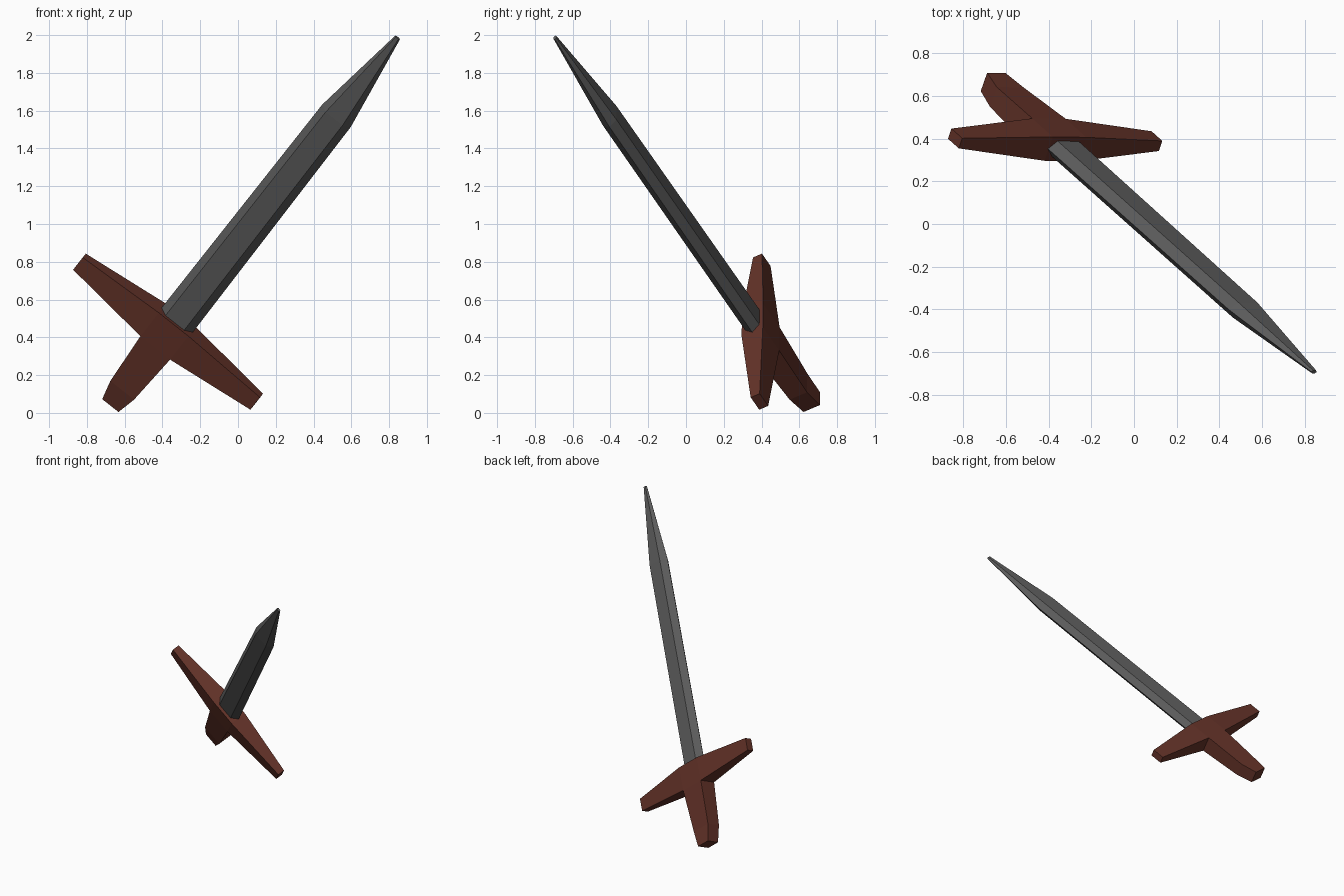
import bpy, bmesh
from mathutils import Vector

if "Cube" in bpy.data.objects:
    bpy.data.objects.remove(bpy.data.objects["Cube"])

# Sword frame: along the blade, across the guard, through the thickness
CENTRE = Vector((-0.37, 0.395, 0.43))
D = Vector((0.539, -0.483, 0.691)).normalized()
G = Vector((0.782, -0.008, -0.623))
G = (G - D * G.dot(D)).normalized()
N = D.cross(G)


def material(name, colour):
    m = bpy.data.materials.new(name)
    m.diffuse_color = (*colour, 1)
    m.use_nodes = True
    m.node_tree.nodes["Principled BSDF"].inputs["Base Color"].default_value = m.diffuse_color
    return m


def loft(name, sections, mat):
    """Skin equal-sized rings of (along, across, thick) points and cap the ends."""
    bm = bmesh.new()
    rings = [[bm.verts.new(CENTRE + D * a + G * b + N * c) for a, b, c in s] for s in sections]
    n = len(rings[0])
    for r0, r1 in zip(rings, rings[1:]):
        for i in range(n):
            j = (i + 1) % n
            bm.faces.new((r0[i], r0[j], r1[j], r1[i]))
    bm.faces.new(rings[0])
    bm.faces.new(rings[-1])
    bmesh.ops.recalc_face_normals(bm, faces=bm.faces)
    me = bpy.data.meshes.new(name)
    bm.to_mesh(me)
    bm.free()
    me.materials.append(mat)
    ob = bpy.data.objects.new(name, me)
    bpy.context.collection.objects.link(ob)
    return ob


steel = material("dark_steel", (0.105, 0.105, 0.105))
wood = material("red_brown_wood", (0.125, 0.032, 0.021))


# Blade: flattened six-sided section, slight taper, then a long point
def hexagon(a, edge, flat, t):
    return [(a, edge, 0), (a, flat, t), (a, -flat, t),
            (a, -edge, 0), (a, -flat, -t), (a, flat, -t)]


loft("blade", [hexagon(0.085, 0.105, 0.063, 0.042),
               hexagon(1.655, 0.096, 0.057, 0.041),
               hexagon(2.255, 0.016, 0.009, 0.008)], steel)


# Cross guard: rectangular bar, thick in the middle and tapered to both ends
def bar(b, a, c):
    return [(a, b, c), (a, b, -c), (-a, b, -c), (-a, b, c)]


loft("cross_guard", [bar(-0.598, 0.047, 0.027), bar(-0.1, 0.09, 0.064),
                     bar(0.1, 0.09, 0.064), bar(0.598, 0.047, 0.027)], wood)


# Handle: tapered grip with a slightly bent butt
def grip(a, w, lo, hi):
    return [(a, w, hi), (a, -w, hi), (a, -w, lo), (a, w, lo)]


loft("handle", [grip(-0.09, 0.1, -0.064, 0.064),
                grip(-0.42, 0.08, -0.055, 0.05),
                grip(-0.545, 0.055, -0.04, 0.058)], wood)
